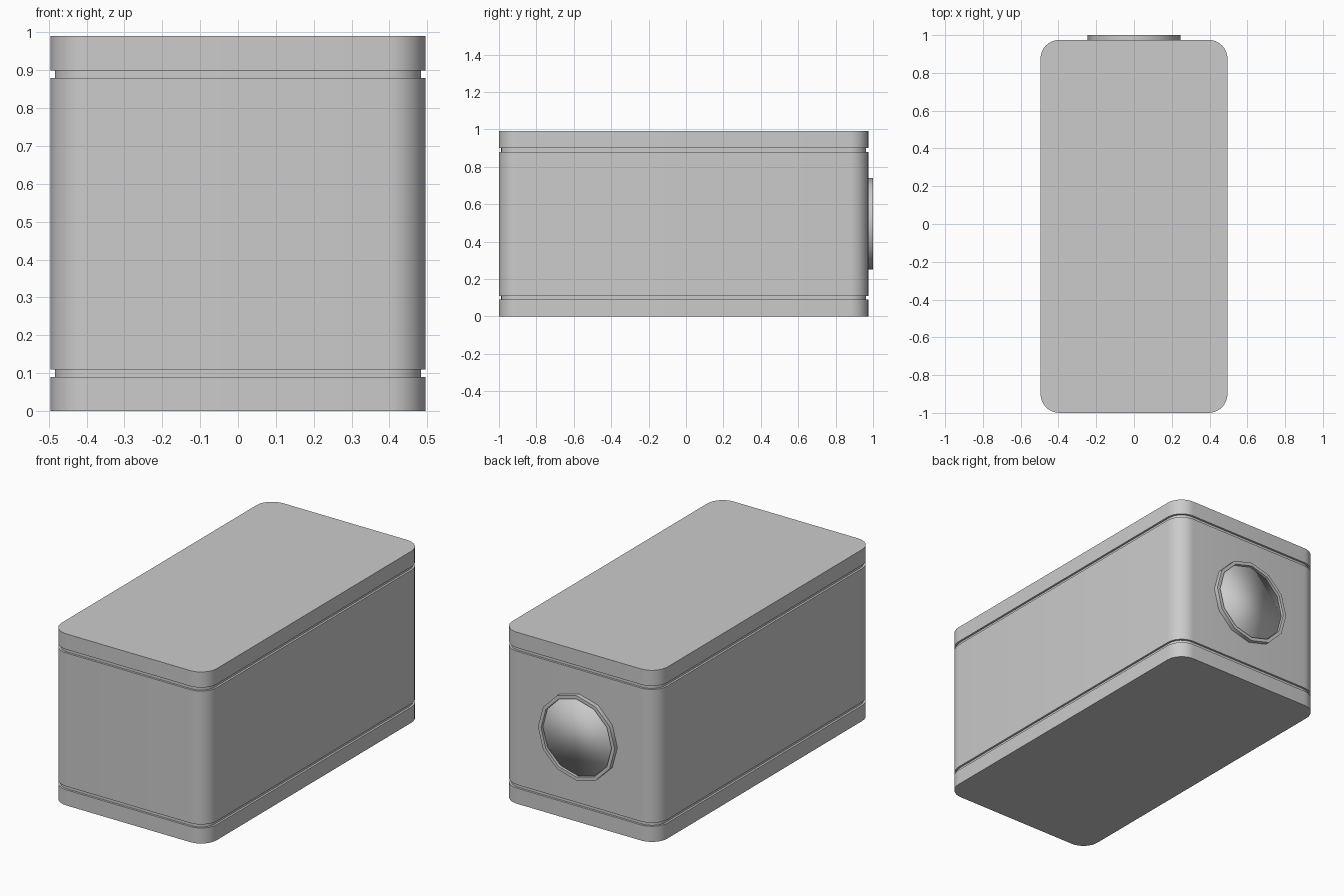
import bpy, bmesh, math

if "Cube" in bpy.data.objects:
    bpy.data.objects.remove(bpy.data.objects["Cube"])

BODY_Y, BACK_Y, MID_Z = -0.0125, 0.975, 0.495


def finish(name, bm, angle=None):
    bmesh.ops.recalc_face_normals(bm, faces=bm.faces)
    me = bpy.data.meshes.new(name)
    bm.to_mesh(me)
    bm.free()
    ob = bpy.data.objects.new(name, me)
    bpy.context.collection.objects.link(ob)
    for p in me.polygons:
        p.use_smooth = True
    if angle:
        bpy.ops.object.select_all(action='DESELECT')
        ob.select_set(True)
        bpy.context.view_layer.objects.active = ob
        bpy.ops.object.shade_smooth_by_angle(angle=math.radians(angle))
    return ob


def loft(rings, close=True):
    bm = bmesh.new()
    loops = [[bm.verts.new(p) for p in ring] for ring in rings]
    n = len(loops[0])
    pairs = list(zip(loops, loops[1:]))
    for a, b in pairs:
        for i in range(n):
            j = (i + 1) % n
            bm.faces.new((a[i], a[j], b[j], b[i]))
    if close:
        bm.faces.new(loops[0])
        bm.faces.new(loops[-1])
    return bm


def rounded_rect(inset, z, hx=0.495, hy=0.9875, r=0.1, seg=8):
    pts = []
    for k, (sx, sy) in enumerate(((1, 1), (-1, 1), (-1, -1), (1, -1))):
        for i in range(seg + 1):
            a = math.pi / 2 * (k + i / seg)
            pts.append((sx * (hx - r) + (r - inset) * math.cos(a),
                        BODY_Y + sy * (hy - r) + (r - inset) * math.sin(a), z))
    return pts


def circle(r, y, n=12):
    return [(r * math.cos(2 * math.pi * i / n), y,
             MID_Z + r * math.sin(2 * math.pi * i / n)) for i in range(n)]


# Rounded case with two recessed seams
g = 0.012
levels = [(0, 0), (0, 0.09), (g, 0.09), (g, 0.11), (0, 0.11),
          (0, 0.88), (g, 0.88), (g, 0.90), (0, 0.90), (0, 0.99)]
finish("case", loft([rounded_rect(i, z) for i, z in levels]), 30)

# Twelve-sided rim on the back
rim = [(0.245, BACK_Y), (0.245, 1.0), (0.225, 1.0), (0.225, BACK_Y)]
finish("back_rim", loft([circle(r, y) for r, y in rim], close=False), 40)

# Softly shaded disc set inside the rim
finish("back_disc", loft([circle(0.224, BACK_Y - 0.005), circle(0.224, 0.985)]))
